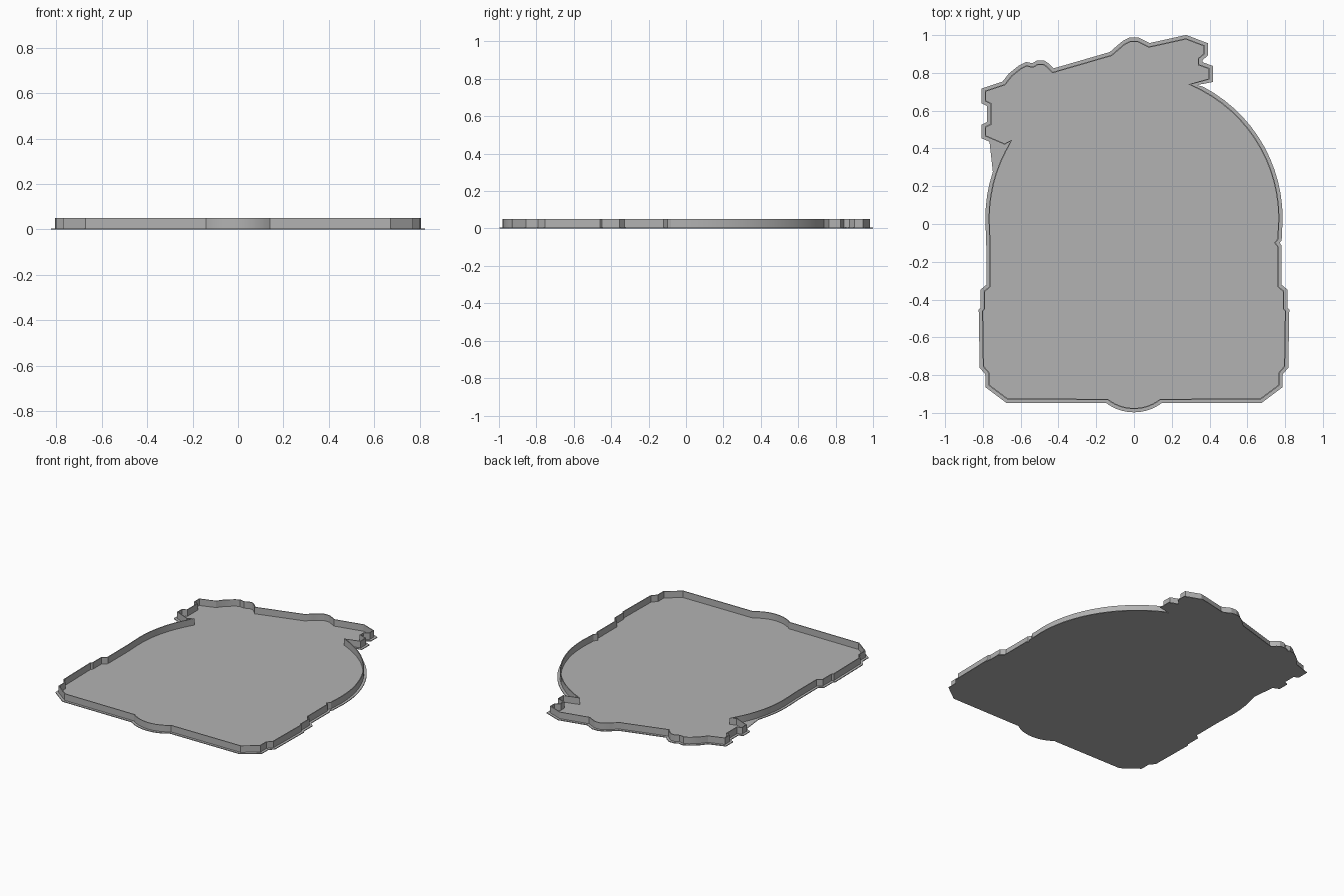
import bpy
import bmesh
from math import cos, sin, radians
from mathutils import Vector

default_cube = bpy.data.objects.get("Cube")
if default_cube:
    bpy.data.objects.remove(default_cube, do_unlink=True)

FLANGE_WIDTH = 0.017
FLANGE_HEIGHT = 0.005
WALL_WIDTH = 0.006
WALL_HEIGHT = 0.05

grey = bpy.data.materials.new("plain grey")
grey.use_nodes = True
colour = (0.45, 0.45, 0.45, 1)
grey.diffuse_color = colour
grey.node_tree.nodes["Principled BSDF"].inputs["Base Color"].default_value = colour


def points(pairs):
    """Profile points given in hundredths of a unit."""
    return [Vector(p) / 100 for p in pairs]


def mirrored(path):
    """The same path on the other side, walked the opposite way."""
    return [Vector((-p.x, p.y)) for p in reversed(path)]


def arc(centre_y, radius, start, end, steps):
    """Points on a circle centred on the y axis, angles in degrees."""
    angles = [radians(start + (end - start) * i / steps) for i in range(steps + 1)]
    return [Vector((radius * cos(a), centre_y + radius * sin(a))) for a in angles]


def offset(path, distance):
    """Move a counterclockwise outline outward, limiting long mitres."""
    result = []
    for i, p in enumerate(path):
        before = (p - path[i - 1]).normalized()
        after = (path[(i + 1) % len(path)] - p).normalized()
        n1, n2 = Vector((before.y, -before.x)), Vector((after.y, -after.x))
        mid = (n1 + n2).normalized()
        result.append(p + mid * distance / max(mid.dot(n1), 0.5))
    return result


def finish(bm, name):
    bmesh.ops.recalc_face_normals(bm, faces=bm.faces)
    mesh = bpy.data.meshes.new(name)
    bm.to_mesh(mesh)
    bm.free()
    mesh.materials.append(grey)
    obj = bpy.data.objects.new(name, mesh)
    bpy.context.collection.objects.link(obj)
    bpy.ops.object.select_all(action="DESELECT")
    obj.select_set(True)
    bpy.context.view_layer.objects.active = obj
    bpy.ops.object.shade_smooth_by_angle(angle=radians(25))


def ring(bm, path, z):
    return [bm.verts.new((p.x, p.y, z)) for p in path]


def bridge(bm, a, b):
    for i in range(len(a)):
        bm.faces.new((a[i - 1], a[i], b[i], b[i - 1]))


# Outline, counterclockwise from the rounded tab at the front
front_tab = arc(-0.752, 0.228, 270 - 38, 270 + 38, 14)
side = points([(67, -93), (77, -85.5), (77, -79), (80, -75.5), (80.5, -46),
               (79.5, -45), (79.5, -35.5), (76.5, -33), (76.5, -12)])
right_notch = points([(75, -10), (76.5, -8)])
right_dome = arc(0.03, 0.77, 0, 67, 14)
bow_right = points([(40, 76.5), (40, 82.5), (34.5, 84.5), (34.5, 87.5),
                    (37.5, 90), (37.5, 94.5), (27.5, 98.3), (8, 94)])
bow_top = points([(5, 95.5), (2, 97), (-2, 97), (-5, 95.5), (-8, 93),
                  (-12, 89.5), (-43, 80.5), (-46, 83.5), (-48, 84.8),
                  (-51, 84.8), (-53.5, 83.3), (-57, 84), (-60, 82.5)])
bow_left = points([(-65, 78.5), (-68.5, 74), (-79, 70.5), (-79, 65),
                   (-76, 63.5), (-76, 53), (-79, 51.5), (-79, 46.5),
                   (-68.5, 42)])
left_dome = arc(0.03, 0.77, 148, 180, 7)
outline = (front_tab + side + right_notch + right_dome + bow_right + bow_top
           + bow_left + left_dome + mirrored(side))

# Flat floor with a narrow flange outside the wall
bm = bmesh.new()
flange = offset(outline, FLANGE_WIDTH)
low, high = ring(bm, flange, 0), ring(bm, flange, FLANGE_HEIGHT)
bm.faces.new(low)
bm.faces.new(high)
bridge(bm, low, high)
finish(bm, "floor_plate")

# Thin upright rim following the outline
bm = bmesh.new()
inner = offset(outline, -WALL_WIDTH)
loops = [ring(bm, outline, FLANGE_HEIGHT), ring(bm, outline, WALL_HEIGHT),
         ring(bm, inner, WALL_HEIGHT), ring(bm, inner, FLANGE_HEIGHT)]
for i in range(len(loops)):
    bridge(bm, loops[i - 1], loops[i])
finish(bm, "rim_wall")
